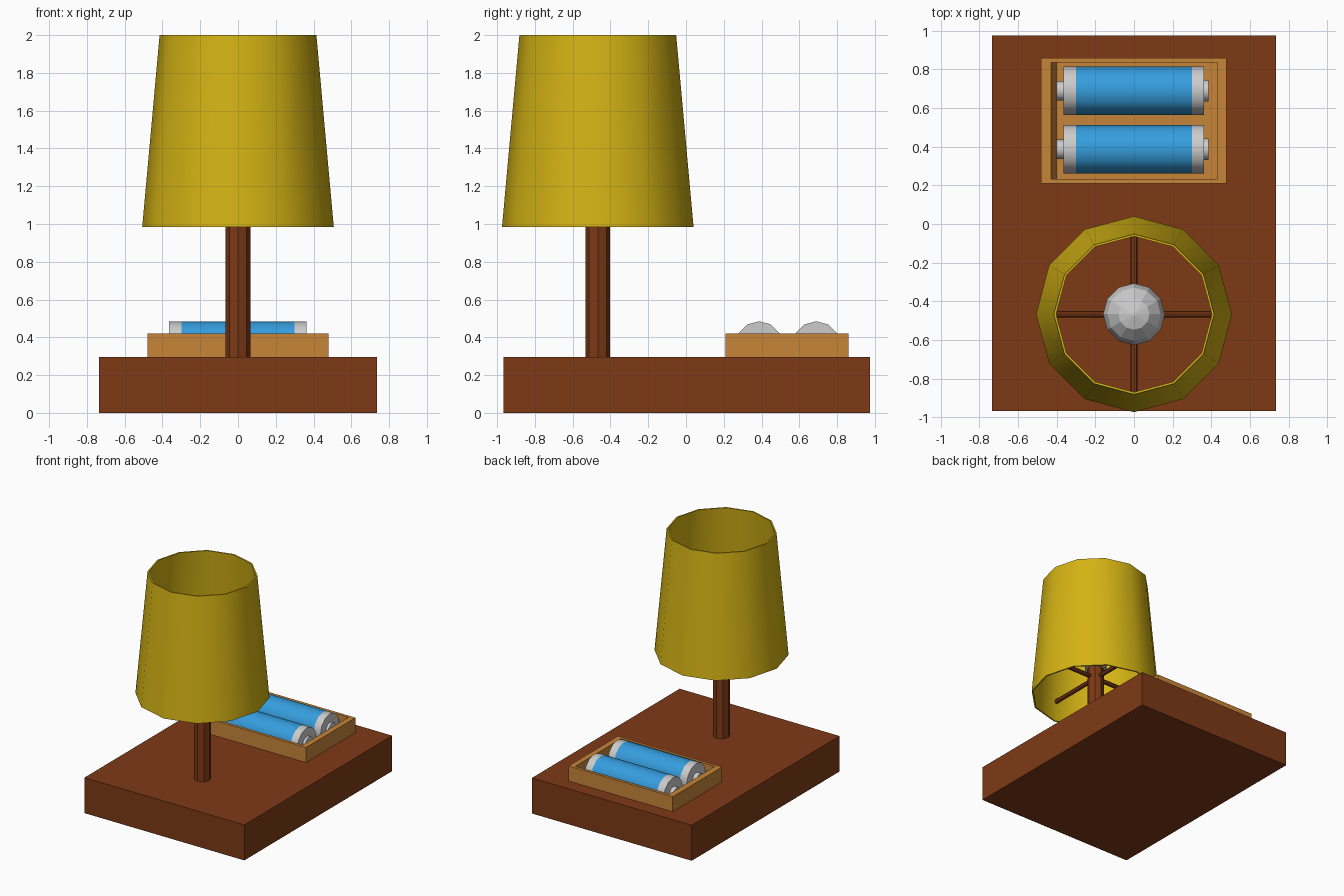
import bpy, bmesh
from math import cos, sin, pi, radians
from mathutils import Matrix

if "Cube" in bpy.data.objects:
    bpy.data.objects.remove(bpy.data.objects["Cube"])


def material(name, rgb):
    m = bpy.data.materials.new(name)
    m.diffuse_color = (*rgb, 1)
    m.use_nodes = True
    m.node_tree.nodes["Principled BSDF"].inputs["Base Color"].default_value = m.diffuse_color
    return m


WOOD = material("dark_wood", (0.21, 0.042, 0.008))
TRAY = material("light_wood", (0.58, 0.235, 0.042))
CLOTH = material("yellow_cloth", (0.66, 0.45, 0.007))
BLUE = material("blue_wrap", (0.036, 0.34, 0.73))
GREY = material("grey_metal", (0.55, 0.55, 0.55))


def finish(name, bm, mats, matrix=Matrix(), smooth=None):
    bmesh.ops.recalc_face_normals(bm, faces=bm.faces)
    me = bpy.data.meshes.new(name)
    bm.to_mesh(me)
    bm.free()
    ob = bpy.data.objects.new(name, me)
    bpy.context.collection.objects.link(ob)
    for m in mats:
        me.materials.append(m)
    ob.matrix_world = matrix
    if smooth:
        bpy.ops.object.select_all(action='DESELECT')
        ob.select_set(True)
        bpy.context.view_layer.objects.active = ob
        bpy.ops.object.shade_smooth_by_angle(angle=radians(smooth))
    return ob


def lathe(name, profile, sides, mats, matrix=Matrix(), smooth=None, closed=False, band=None):
    """Revolve (radius, height) points around z; band = segment index using mats[1]."""
    bm = bmesh.new()
    rings = [[bm.verts.new((r * cos(2 * pi * k / sides), r * sin(2 * pi * k / sides), z))
              for k in range(sides)] for r, z in profile]
    pairs = list(zip(rings, rings[1:]))
    if closed:
        pairs.append((rings[-1], rings[0]))
    else:
        bm.faces.new(rings[0])
        bm.faces.new(rings[-1])
    for i, (a, b) in enumerate(pairs):
        for k in range(sides):
            n = (k + 1) % sides
            f = bm.faces.new((a[k], a[n], b[n], b[k]))
            f.material_index = 1 if i == band else 0
    return finish(name, bm, mats, matrix, smooth)


def box(bm, x0, x1, y0, y1, z0, z1):
    vs = bmesh.ops.create_cube(bm, size=1)["verts"]
    for v in vs:
        v.co = (x0 if v.co.x < 0 else x1, y0 if v.co.y < 0 else y1, z0 if v.co.z < 0 else z1)
    return vs


# Base slab
bm = bmesh.new()
box(bm, -0.735, 0.735, -0.967, 0.975, 0, 0.295)
finish("base", bm, [WOOD])

# Battery tray: block with its top inset and pushed down, left inner wall sloped
bm = bmesh.new()
box(bm, -0.48, 0.478, 0.21, 0.86, 0.295, 0.42)
top = max(bm.faces, key=lambda f: f.calc_center_median().z)
bmesh.ops.inset_region(bm, faces=[top], thickness=0.034)
for v in top.verts:
    v.co.x = -0.43 if v.co.x < 0 else 0.432
floor = bmesh.ops.extrude_discrete_faces(bm, faces=[top])["faces"][0]
for v in floor.verts:
    v.co.z = 0.31
    if v.co.x < 0:
        v.co.x = -0.40
finish("battery_tray", bm, [TRAY])

# Two batteries lying along x, with terminals at both ends
cell = [(0.05, -0.40), (0.05, -0.365), (0.125, -0.365), (0.125, -0.30), (0.125, 0.30),
        (0.125, 0.362), (0.055, 0.362), (0.055, 0.385)]
for i, y in enumerate((0.387, 0.69)):
    lathe(f"battery_{i + 1}", cell, 12, [GREY, BLUE],
          Matrix.Translation((0, y, 0.36)) @ Matrix.Rotation(pi / 2, 4, 'Y'), 35, band=3)

# Lamp post, bulb and shade share one vertical axis
axis = Matrix.Translation((0, -0.467, 0))
lathe("post", [(0.065, 0.295), (0.065, 1.23)], 8, [WOOD], axis)
lathe("bulb", [(0.085, 1.23), (0.085, 1.31), (0.138, 1.37), (0.16, 1.45),
               (0.138, 1.53), (0.08, 1.59), (0.01, 1.61)], 12, [GREY], axis)
lathe("shade", [(0.507, 0.985), (0.415, 2), (0.403, 2), (0.495, 0.985)], 12, [CLOTH],
      axis, 35, closed=True)

# Four spokes holding the shade
for i in range(4):
    lathe(f"spoke_{i + 1}", [(0.018, 0.05), (0.018, 0.485)], 8, [WOOD],
          Matrix.Translation((0, -0.467, 1.15)) @ Matrix.Rotation(i * pi / 2, 4, 'Z')
          @ Matrix.Rotation(pi / 2, 4, 'Y'))
